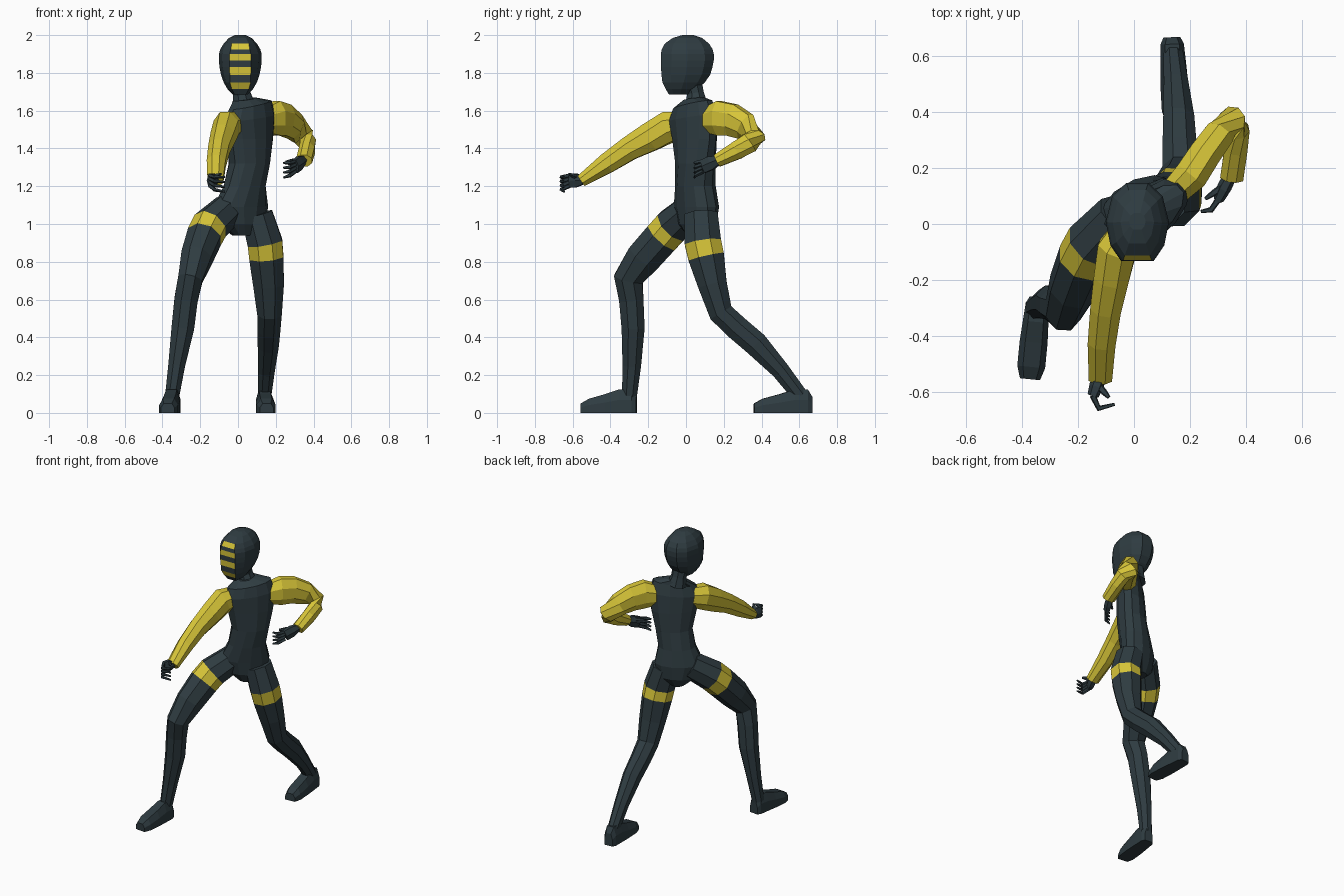
import bpy, math
from mathutils import Vector as V


def material(name, rgb):
    m = bpy.data.materials.new(name)
    m.diffuse_color = (*rgb, 1)
    return m


DARK = material("dark slate", (0.028, 0.045, 0.053))
YELLOW = material("yellow", (0.68, 0.56, 0.04))


def loft(name, rings, rule=lambda row, k: 0, mats=(DARK, YELLOW)):
    """Skin a list of equal-sized point rings, capped at both ends."""
    n = len(rings[0])
    verts = [p for r in rings for p in r]
    faces, idx = [], []
    for i in range(len(rings) - 1):
        for k in range(n):
            j = (k + 1) % n
            faces.append((i * n + k, i * n + j, (i + 1) * n + j, (i + 1) * n + k))
            idx.append(rule(i, k))
    last = (len(rings) - 1) * n
    faces += [tuple(reversed(range(n))), tuple(range(last, last + n))]
    idx += [0, 0]
    me = bpy.data.meshes.new(name)
    me.from_pydata(verts, [], faces)
    for m in mats:
        me.materials.append(m)
    me.polygons.foreach_set("material_index", idx)
    # turn the skin outwards if its signed volume is negative
    vol = 0
    for f in me.polygons:
        p = [me.vertices[i].co for i in f.vertices]
        for a in range(1, len(p) - 1):
            vol += p[0].dot(p[a].cross(p[a + 1]))
    if vol < 0:
        me.flip_normals()
    ob = bpy.data.objects.new(name, me)
    bpy.context.collection.objects.link(ob)
    return ob


def ring(c, u, v, n):
    return [V(c) + u * math.cos(a) + v * math.sin(a)
            for a in (2 * math.pi * (k + 0.5) / n for k in range(n))]


def tube(name, pts, ref, n=8, **kw):
    """Tube along points (x, y, z, radius along ref, radius across)."""
    c = [V(p[:3]) for p in pts]
    rings = []
    for i, p in enumerate(pts):
        t = V()
        if i > 0:
            t += (c[i] - c[i - 1]).normalized()
        if i < len(c) - 1:
            t += (c[i + 1] - c[i]).normalized()
        t.normalize()
        u = V(ref)
        u = (u - t * u.dot(t)).normalized()
        rings.append(ring(c[i], u * p[3], t.cross(u) * p[4], n))
    return loft(name, rings, **kw)


# Torso: twisted body, one shoulder forward and lower (x, y, z, half width, half depth, yaw, tilt)
torso = [(0.02, 0.06, 0.94, 0.05, 0.06, 30, 0), (0.02, 0.06, 1.0, 0.13, 0.09, 30, 0),
         (0.015, 0.055, 1.09, 0.16, 0.1, 32, 0), (0.035, 0.05, 1.2, 0.122, 0.1, 35, 0),
         (0.06, 0.05, 1.32, 0.122, 0.095, 40, 0), (0.062, 0.045, 1.45, 0.15, 0.09, 42, 0),
         (0.06, 0.035, 1.56, 0.17, 0.085, 42, 0.12), (0.065, 0.035, 1.63, 0.14, 0.07, 42, 0.18),
         (0.035, 0.045, 1.66, 0.065, 0.06, 35, 0.15)]
rings = []
for x, y, z, a, b, yaw, tilt in torso:
    q = math.radians(yaw)
    rings.append(ring((x, y, z), V((math.cos(q), math.sin(q), tilt)) * a,
                      V((-math.sin(q), math.cos(q), 0)) * b, 12))
loft("torso", rings)
tube("neck", [(0.03, 0.055, 1.63, 0.065, 0.065), (0.02, 0.05, 1.69, 0.05, 0.048),
              (0.015, 0.03, 1.77, 0.055, 0.055)], (1, 0, 0))

# Head: hood with a flat front strip, alternate rows of it yellow
# (z, half width, front y, back y, half width of front strip)
head = [(1.685, 0.04, -0.09, 0.03, 0.03), (1.715, 0.068, -0.108, 0.06, 0.045),
        (1.75, 0.088, -0.125, 0.1, 0.055), (1.79, 0.102, -0.13, 0.128, 0.055),
        (1.83, 0.11, -0.132, 0.14, 0.058), (1.865, 0.113, -0.133, 0.147, 0.058),
        (1.90, 0.113, -0.133, 0.147, 0.056), (1.925, 0.106, -0.128, 0.141, 0.05),
        (1.955, 0.088, -0.112, 0.122, 0.045), (1.985, 0.06, -0.07, 0.085, 0.03),
        (2.0, 0.03, -0.02, 0.04, 0.015)]
rings = []
for z, w, yf, yb, f in head:
    d = yb - yf
    half = [(f, yf), (0.85 * w, yf + 0.2 * d), (w, yf + 0.5 * d),
            (0.8 * w, yf + 0.83 * d), (0.35 * w, yb)]
    rings.append([V((0.012 - f, yf, z))] + [V((0.012 + x, y, z)) for x, y in half]
                 + [V((0.012 - x, y, z)) for x, y in reversed(half[1:])])
loft("hooded_head", rings, lambda row, k: int(k == 0 and row in (1, 3, 5, 7)))


# Legs: dark with a yellow thigh band
def band(row, k):
    return int(row == 1)


tube("front_leg", [(-0.05, 0.03, 1.08, 0.09, 0.09), (-0.148, -0.072, 0.99, 0.1, 0.103),
                   (-0.178, -0.125, 0.932, 0.098, 0.103), (-0.22, -0.225, 0.82, 0.088, 0.1),
                   (-0.252, -0.305, 0.71, 0.07, 0.083), (-0.275, -0.29, 0.6, 0.067, 0.07),
                   (-0.292, -0.28, 0.45, 0.065, 0.066), (-0.325, -0.287, 0.25, 0.048, 0.053),
                   (-0.35, -0.3, 0.08, 0.04, 0.042)], (1, 0, 0), rule=band)
tube("back_leg", [(0.1, 0.08, 1.05, 0.09, 0.095), (0.143, 0.09, 0.9, 0.1, 0.105),
                  (0.15, 0.107, 0.825, 0.098, 0.103), (0.162, 0.14, 0.68, 0.088, 0.083),
                  (0.167, 0.185, 0.53, 0.07, 0.07), (0.163, 0.27, 0.45, 0.066, 0.07),
                  (0.16, 0.37, 0.365, 0.06, 0.07), (0.15, 0.5, 0.225, 0.047, 0.052),
                  (0.14, 0.605, 0.09, 0.038, 0.045)], (1, 0, 0), rule=band)


# Feet: flat-soled, lofted from heel to toe (distance, half width, height)
def foot(name, heel, toe):
    heel, toe = V(heel), V(toe)
    side = (toe - heel).normalized().cross(V((0, 0, 1)))
    rings = []
    for s, w, h in ((0, 0.03, 0.085), (0.08, 0.042, 0.125), (0.3, 0.046, 0.125),
                    (0.55, 0.05, 0.1), (0.85, 0.05, 0.075), (1, 0.036, 0.05)):
        rings.append([heel.lerp(toe, s) + side * (w * x) + V((0, 0, h * z)) for x, z in
                      ((-1, 0), (1, 0), (1, 0.55), (0.6, 1), (-0.6, 1), (-1, 0.55))])
    loft(name, rings)


foot("front_foot", (-0.343, -0.262, 0), (-0.372, -0.555, 0))
foot("back_foot", (0.135, 0.668, 0), (0.152, 0.36, 0))

# Arms: yellow sleeves
sleeve = dict(mats=(YELLOW,))
tube("front_arm", [(-0.02, -0.02, 1.53, 0.07, 0.06), (-0.06, -0.09, 1.515, 0.088, 0.075),
                   (-0.08, -0.19, 1.46, 0.082, 0.068), (-0.1, -0.3, 1.4, 0.068, 0.06),
                   (-0.115, -0.42, 1.32, 0.058, 0.054), (-0.12, -0.555, 1.228, 0.035, 0.045)],
     (0, 0, 1), **sleeve)
tube("back_arm", [(0.15, 0.12, 1.55, 0.075, 0.055), (0.205, 0.175, 1.56, 0.098, 0.065),
                  (0.25, 0.245, 1.55, 0.092, 0.062), (0.3, 0.315, 1.515, 0.078, 0.058),
                  (0.35, 0.37, 1.46, 0.062, 0.052), (0.37, 0.335, 1.43, 0.058, 0.045),
                  (0.365, 0.27, 1.39, 0.052, 0.045), (0.35, 0.165, 1.335, 0.037, 0.045)],
     (0, 0, 1), **sleeve)


# Hands: palm, four curled fingers and a thumb
def hand(name, wrist, knuckle, bend, tip, thumb):
    wrist, knuckle, bend, tip = map(V, (wrist, knuckle, bend, tip))
    up = V((0, 0, 1))
    tube(name + "_palm", [(*wrist, 0.026, 0.024), (*wrist.lerp(knuckle, 0.5), 0.042, 0.026),
                          (*knuckle, 0.042, 0.02)], up, 6)
    for i in range(4):
        o = up * (0.03 - 0.02 * i)
        tube(f"{name}_finger_{i + 1}",
             [(*(knuckle + o * 0.9), 0.012, 0.012), (*(bend + o * 1.1), 0.011, 0.011),
              (*(tip + o * 1.3), 0.006, 0.006)], up, 5)
    a = wrist.lerp(knuckle, 0.4) + up * 0.015
    tube(name + "_thumb", [(*a, 0.014, 0.014), (*a.lerp(V(thumb), 0.6), 0.012, 0.012),
                           (*thumb, 0.007, 0.007)], up, 5)


hand("front_hand", (-0.122, -0.545, 1.232), (-0.147, -0.615, 1.23),
     (-0.125, -0.66, 1.215), (-0.07, -0.645, 1.21), (-0.09, -0.62, 1.265))
hand("back_hand", (0.345, 0.175, 1.34), (0.303, 0.09, 1.305),
     (0.275, 0.05, 1.29), (0.24, 0.045, 1.285), (0.255, 0.09, 1.33))
